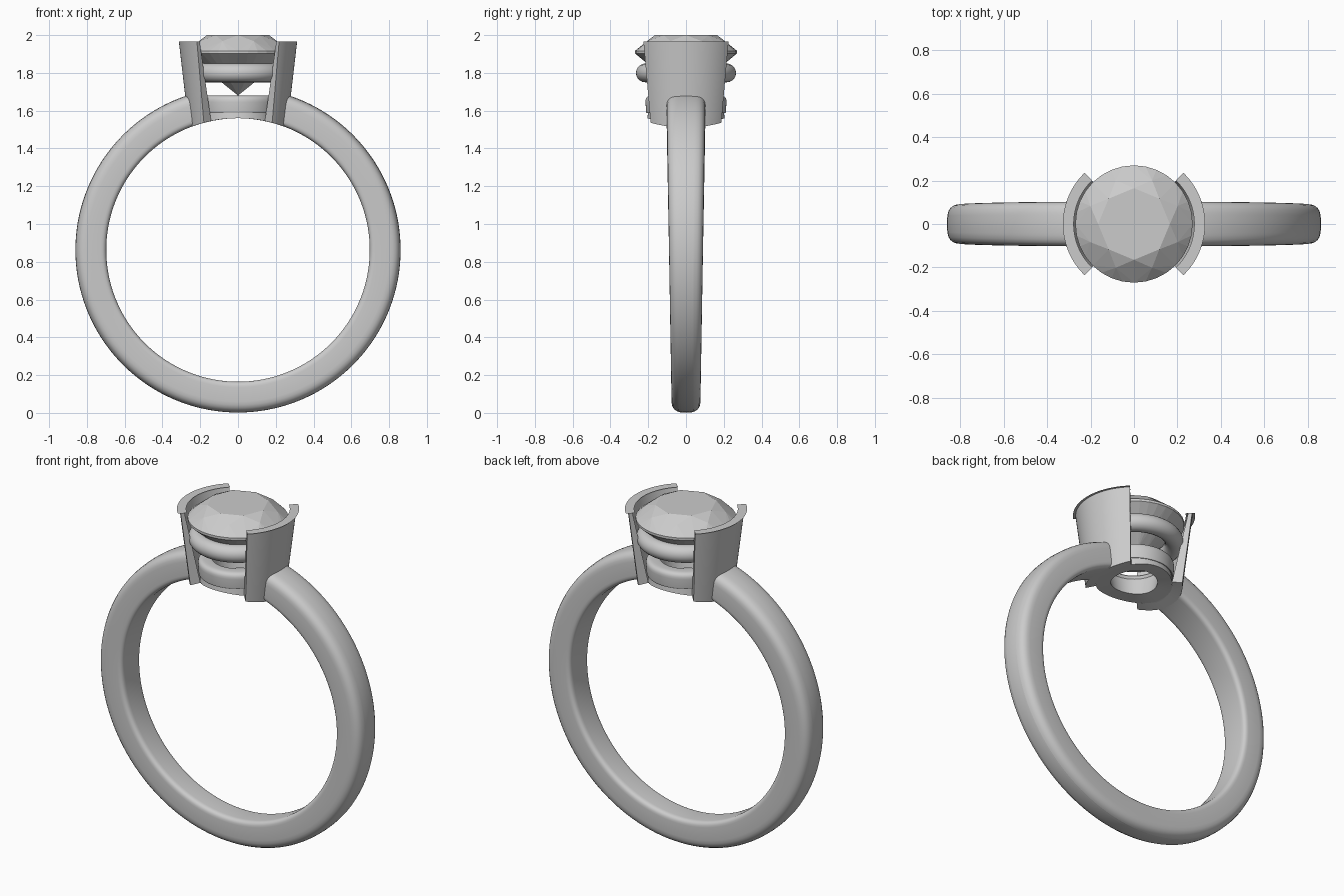
import bpy, bmesh
from math import sin, cos, pi, radians, sqrt

if "Cube" in bpy.data.objects:
    bpy.data.objects.remove(bpy.data.objects["Cube"])

CZ, R_IN, R_OUT = 0.8625, 0.6975, 0.8625   # finger hole centre and band radii


def finish(name, bm, smooth=True):
    bmesh.ops.recalc_face_normals(bm, faces=bm.faces)
    mesh = bpy.data.meshes.new(name)
    bm.to_mesh(mesh)
    bm.free()
    ob = bpy.data.objects.new(name, mesh)
    bpy.context.collection.objects.link(ob)
    if smooth:
        bpy.ops.object.select_all(action='DESELECT')
        ob.select_set(True)
        bpy.context.view_layer.objects.active = ob
        bpy.ops.object.shade_smooth_by_angle(angle=radians(35))
    return ob


def loft(name, sections, closed=False):
    """Skin a list of equal closed cross-sections, capping the ends if open."""
    bm = bmesh.new()
    rings = [[bm.verts.new(p) for p in s] for s in sections]
    n = len(rings[0])
    pairs = list(zip(rings, rings[1:])) + ([(rings[-1], rings[0])] if closed else [])
    for a, b in pairs:
        for i in range(n):
            j = (i + 1) % n
            bm.faces.new((a[i], a[j], b[j], b[i]))
    if not closed:
        bm.faces.new(rings[0])
        bm.faces.new(rings[-1])
    return finish(name, bm)


def rounded(corners, steps=5):
    """Round a 2D polygon given as (u, v, radius) corners."""
    out = []
    for i, (u, v, r) in enumerate(corners):
        if r == 0:
            out.append((u, v))
            continue
        ends = []
        for k in (i - 1, (i + 1) % len(corners)):
            du, dv = corners[k][0] - u, corners[k][1] - v
            d = sqrt(du * du + dv * dv)
            ends.append((u + du * r / d, v + dv * r / d))
        (au, av), (bu, bv) = ends
        for s in range(steps + 1):
            t = s / steps
            a, b, c = (1 - t) ** 2, 2 * t * (1 - t), t * t
            out.append((a * au + b * u + c * bu, a * av + b * v + c * bv))
    return out


def hole_z(x):
    return CZ + sqrt(R_IN ** 2 - x * x)


def revolve(profile, angle):
    """Turn an (r, z) profile about z; z = None sits on the finger hole."""
    pts = []
    for r, z in profile:
        x, y = r * cos(angle), r * sin(angle)
        pts.append((x, y, hole_z(x) if z < 1.5 else z))
    return pts


# Band: tapered rounded bar, open under the setting
sections = []
for i in range(129):
    a = radians(16 + 328 * i / 128)
    w = 0.09 + 0.0135 * cos(a)
    prof = rounded([(-w, R_IN, 0.03), (w, R_IN, 0.03), (w, R_OUT - 0.01, 0.05),
                    (0, R_OUT + 0.001, 0.04), (-w, R_OUT - 0.01, 0.05)])
    sections.append([(r * sin(a), y, CZ + r * cos(a)) for y, r in prof])
loft("band", sections)

# Lower gallery ring: underside follows the finger hole
low = [(0.125, 1.4), (0.205, 1.4)] + rounded(
    [(0.21, 1.58, 0.015), (0.217, 1.68, 0.035), (0.125, 1.68, 0.03)])
loft("lower_gallery", [revolve(low, 2 * pi * i / 96) for i in range(96)], True)

# Upper gallery ring
up = [(0.215 + 0.05 * cos(2 * pi * k / 20), 1.80 + 0.05 * sin(2 * pi * k / 20))
      for k in range(20)]
loft("upper_gallery", [revolve(up, 2 * pi * i / 96) for i in range(96)], True)

# Half-bezel walls: flared arcs either side of the stone
wall = [(0.205, 1.4), (0.26, 1.4)] + rounded(
    [(0.343, 1.965, 0.03), (0.262, 1.965, 0.03)])
for name, mid in (("right_wall", 0), ("left_wall", 180)):
    loft(name, [revolve(wall, radians(mid - 46 + 92 * i / 40)) for i in range(41)])

# Stone: round brilliant made as the hull of its facet corners
bm = bmesh.new()
for count, r, z, turn in ((8, 0.165, 2.0, 0), (8, 0.218, 1.968, 0.5),
                          (32, 0.27, 1.917, 0), (32, 0.27, 1.903, 0),
                          (8, 0.07, 1.732, 0.5), (1, 0, 1.68, 0)):
    for i in range(count):
        a = 2 * pi * (i + turn) / count
        bm.verts.new((r * cos(a), r * sin(a), z))
bmesh.ops.convex_hull(bm, input=bm.verts)
bmesh.ops.dissolve_limit(bm, angle_limit=radians(1), verts=bm.verts, edges=bm.edges)
finish("stone", bm, smooth=False)
